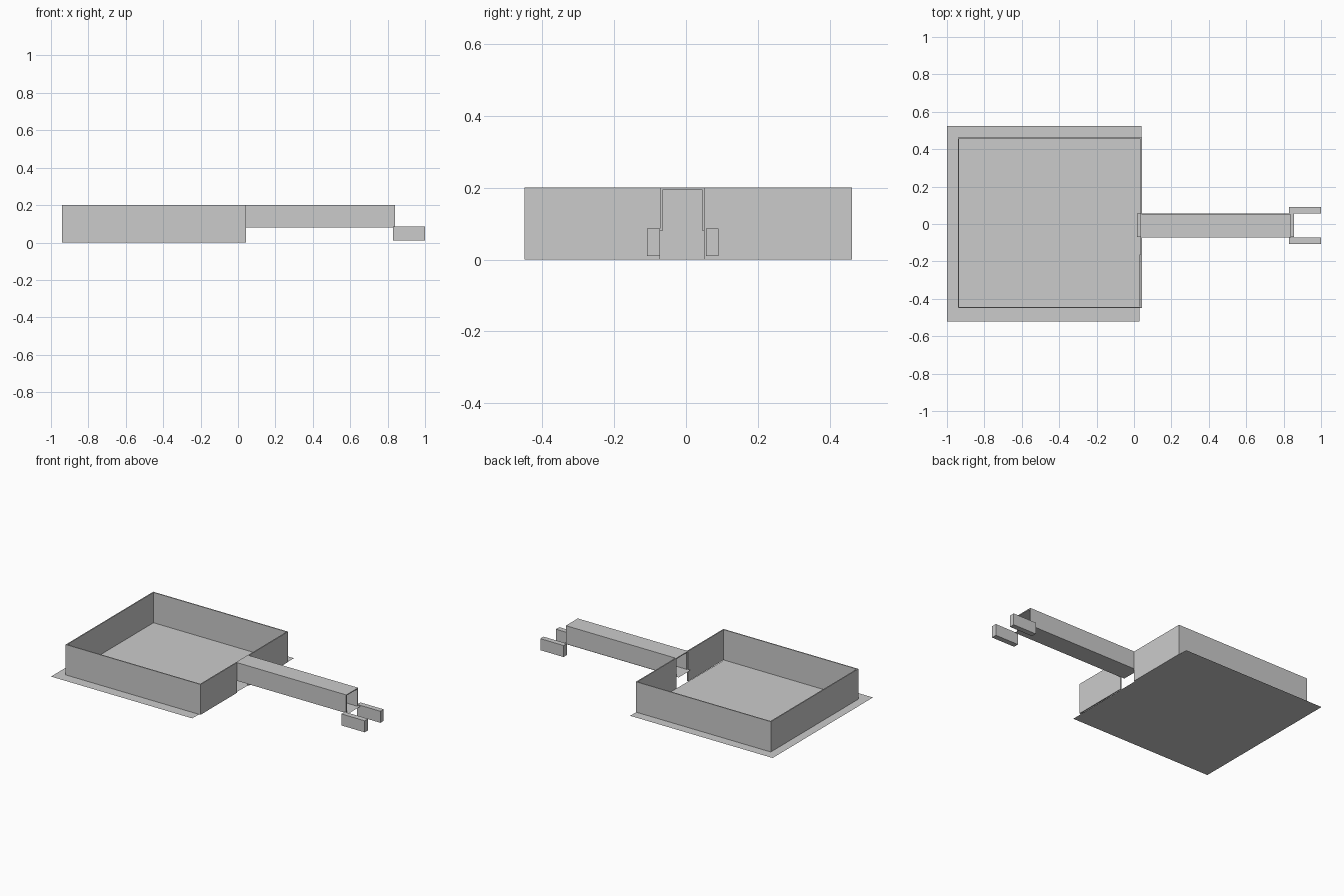
import bpy, bmesh

if "Cube" in bpy.data.objects:
    bpy.data.objects.remove(bpy.data.objects["Cube"])

def mesh_object(name, verts, faces):
    me = bpy.data.meshes.new(name)
    me.from_pydata(verts, [], faces)
    ob = bpy.data.objects.new(name, me)
    bpy.context.collection.objects.link(ob)
    return ob

def box(name, x0, x1, y0, y1, z0, z1):
    bm = bmesh.new()
    bmesh.ops.create_cube(bm, size=1)
    for v in bm.verts:
        v.co = (x1 if v.co.x > 0 else x0,
                y1 if v.co.y > 0 else y0,
                z1 if v.co.z > 0 else z0)
    me = bpy.data.meshes.new(name)
    bm.to_mesh(me)
    bm.free()
    ob = bpy.data.objects.new(name, me)
    bpy.context.collection.objects.link(ob)
    return ob

def sheet(name, corners, z):
    return mesh_object(name, [(x, y, z) for x, y in corners], [(0, 1, 2, 3)])

T = 0.007      # wall thickness
H = 0.2        # wall height

# room floor, a flat sheet wider than the walls
sheet("room_floor", [(-1, -0.52), (0.03, -0.52), (0.04, 0.525), (-1, 0.525)], 0)

# room walls, with a doorway gap in the right wall
box("room_wall_left", -0.942, -0.942 + T, -0.45, 0.462, 0, H)
box("room_wall_front", -0.942 + T, 0.042 - T, -0.45, -0.45 + T, 0, H)
box("room_wall_back", -0.942 + T, 0.042 - T, 0.462 - T, 0.462, 0, H)
box("room_wall_right_front", 0.042 - T, 0.042, -0.45, -0.073, 0, H)
box("room_wall_right_back", 0.042 - T, 0.042, 0.05, 0.462, 0, H)

# raised corridor: floor sheet, two side walls and a roof, open at both ends
sheet("corridor_floor", [(0.015, -0.07), (0.855, -0.07), (0.855, 0.055), (0.015, 0.055)], 0.08)
for name, y in (("front", -0.072), ("back", 0.052 - 0.006)):
    box("corridor_wall_" + name, 0.042, 0.84, y, y + 0.006, 0.08, H - 0.006)
box("corridor_roof", 0.035, 0.84, -0.072, 0.052, H - 0.006, H)

# two blocks flanking the corridor exit
box("exit_block_front", 0.83, 1.0, -0.108, -0.073, 0.01, 0.086)
box("exit_block_back", 0.83, 1.0, 0.056, 0.09, 0.01, 0.086)
